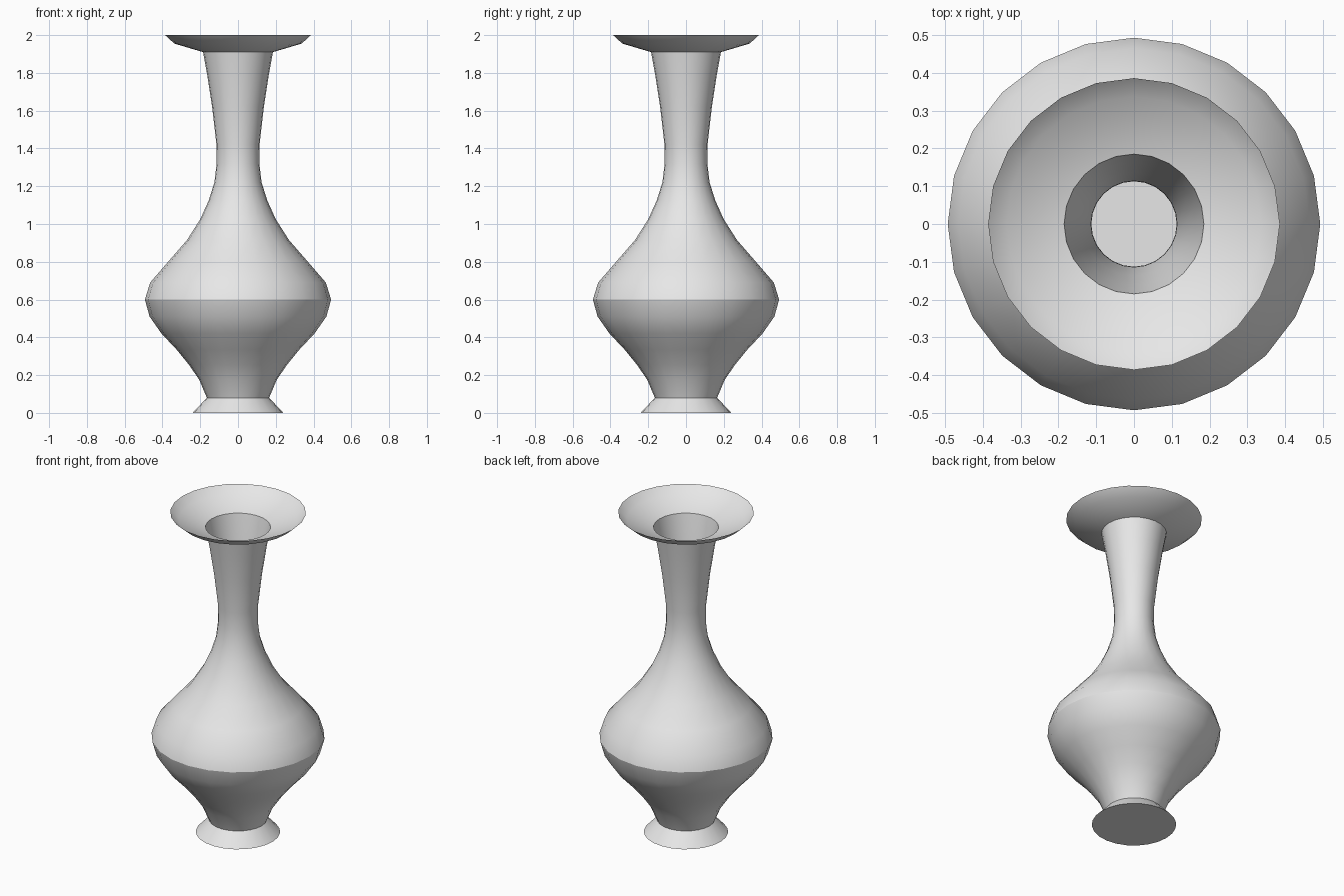
import bpy, bmesh, math

cube = bpy.data.objects.get("Cube")
if cube:
    bpy.data.objects.remove(cube, do_unlink=True)

SIDES = 24

grey = bpy.data.materials.new("light_grey")
grey.use_nodes = True
colour = (0.8, 0.8, 0.8, 1)
grey.diffuse_color = colour
grey.node_tree.nodes["Principled BSDF"].inputs["Base Color"].default_value = colour

# Vase outline as (radius, height), from the closed foot up to the flared lip
foot = [(0, 0), (0.24, 0), (0.165, 0.08)]
belly = [(0.205, 0.175), (0.26, 0.255), (0.325, 0.335), (0.405, 0.42), (0.468, 0.51),
         (0.493, 0.6), (0.465, 0.69), (0.37, 0.8), (0.27, 0.915)]
neck = [(0.2, 1.025), (0.155, 1.125), (0.125, 1.22), (0.113, 1.32), (0.114, 1.42),
        (0.137, 1.62), (0.163, 1.79), (0.185, 1.91)]
lip = [(0.337, 1.955), (0.386, 2)]
outline = foot + belly + neck + lip

# Turn the outline around the upright axis
bm = bmesh.new()
verts = [bm.verts.new((r, 0, z)) for r, z in outline]
edges = [bm.edges.new(pair) for pair in zip(verts, verts[1:])]
bmesh.ops.spin(bm, geom=verts + edges, cent=(0, 0, 0), axis=(0, 0, 1),
               angle=math.tau, steps=SIDES, use_merge=False)
bmesh.ops.remove_doubles(bm, verts=bm.verts, dist=0.0005)
bmesh.ops.recalc_face_normals(bm, faces=bm.faces)

# Keep the thin shell facing outward
base = min(bm.faces, key=lambda f: f.calc_center_median().z)
if base.normal.z > 0:
    bmesh.ops.reverse_faces(bm, faces=bm.faces)

mesh = bpy.data.meshes.new("vase")
bm.to_mesh(mesh)
bm.free()
mesh.materials.append(grey)
vase = bpy.data.objects.new("vase", mesh)
bpy.context.collection.objects.link(vase)

# Smooth the body while the foot and lip joints stay crisp
bpy.ops.object.select_all(action="DESELECT")
vase.select_set(True)
bpy.context.view_layer.objects.active = vase
bpy.ops.object.shade_smooth_by_angle(angle=math.radians(32))
